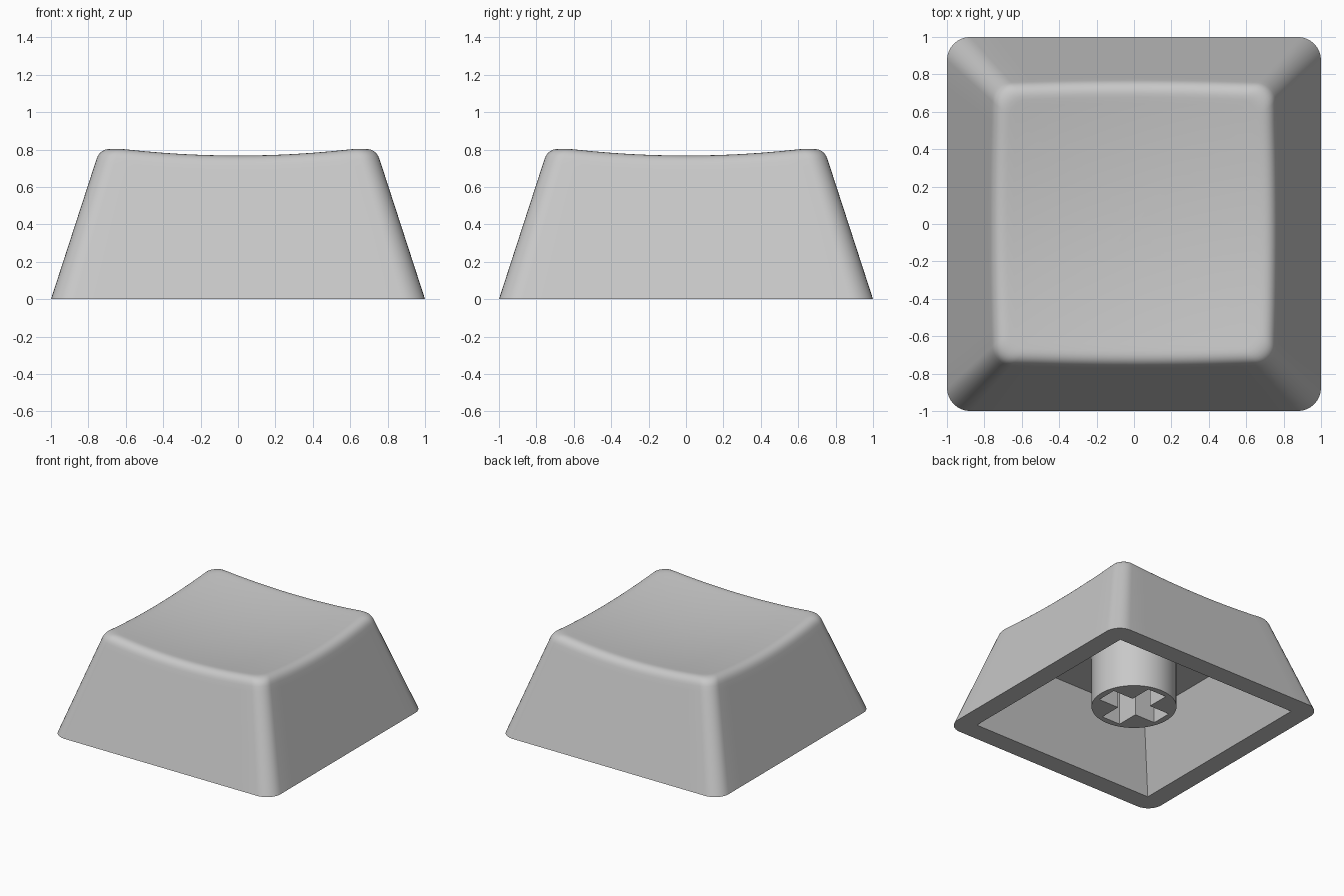
import bpy, bmesh, math
from mathutils import Vector

if "Cube" in bpy.data.objects:
    bpy.data.objects.remove(bpy.data.objects["Cube"])

grey = bpy.data.materials.new("grey plastic")
grey.diffuse_color = (0.58, 0.58, 0.58, 1)
grey.use_nodes = True
grey.node_tree.nodes["Principled BSDF"].inputs["Base Color"].default_value = grey.diffuse_color

ARC, SIDE = 8, 12          # segments per rounded corner / per straight side


def outline(h, r):
    """Points of a rounded square with half width h and corner radius r."""
    pts = []
    for q in range(4):
        turn = q * math.pi / 2
        c, s = math.cos(turn), math.sin(turn)
        local = []
        for k in range(ARC + 1):
            a = math.pi / 2 * k / ARC
            local.append((h - r + r * math.cos(a), h - r + r * math.sin(a)))
        for k in range(1, SIDE):
            local.append((h - r - 2 * (h - r) * k / SIDE, h))
        pts += [(x * c - y * s, x * s + y * c) for x, y in local]
    return pts


def dish(x, y):
    """Height of the scooped top."""
    return 0.722 + 0.097 * (x * x + y * y)


def wall(z):
    """Outline of the sloping outer wall at height z."""
    return outline(1 - 0.325 * z, 0.125 - 0.03 * z)


def finish(obj, bm=None):
    if bm:
        bm.to_mesh(obj.data)
        bm.free()
    obj.data.materials.clear()
    obj.data.materials.append(grey)
    bpy.ops.object.select_all(action='DESELECT')
    bpy.context.view_layer.objects.active = obj
    obj.select_set(True)
    bpy.ops.object.shade_smooth_by_angle(angle=math.radians(35))


def new_object(name):
    obj = bpy.data.objects.new(name, bpy.data.meshes.new(name))
    bpy.context.collection.objects.link(obj)
    return obj


# Shell: rings run from the cavity ceiling, round the rim, up the wall, over the dish
n = 4 * (ARC + SIDE)
rings = [[(x, y, 0.54) for x, y in outline(0.63, 0)],
         [(x, y, 0.0) for x, y in outline(0.84, 0)],
         [(x, y, 0.0) for x, y in wall(0)]]

# Edge where the wall meets the dish, found point by point
sharp = []
for i in range(n):
    z = 0.78
    for _ in range(6):
        x, y = wall(z)[i]
        z = dish(x, y)
    sharp.append(Vector((x, y, z)))

# Rounded top edge as a quadratic curve from wall to dish
low, lower, inner = [], [], []
for i, p in enumerate(sharp):
    low.append(Vector((*wall(p.z - 0.065)[i], p.z - 0.065)))
    lower.append(Vector((*wall(p.z - 0.10)[i], p.z - 0.10)))
    f = 1 - 0.07 / max(abs(p.x), abs(p.y))
    inner.append(Vector((p.x * f, p.y * f, dish(p.x * f, p.y * f))))
rings.append([a.lerp(Vector((*wall(0)[i], 0)), 0.5) for i, a in enumerate(lower)])
rings.append(lower)
for k in range(8):
    t = k / 7
    rings.append([a * (1 - t) ** 2 + b * 2 * t * (1 - t) + c * t * t
                  for a, b, c in zip(low, sharp, inner)])

# Scooped top surface
for f in (0.95, 0.85, 0.7, 0.55, 0.4, 0.25, 0.12):
    rings.append([(p.x * f, p.y * f, dish(p.x * f, p.y * f)) for p in inner])

bm = bmesh.new()
loops = [[bm.verts.new(p) for p in ring] for ring in rings]
for a, b in zip(loops, loops[1:]):
    for i in range(n):
        j = (i + 1) % n
        bm.faces.new((a[i], a[j], b[j], b[i]))
bm.faces.new(loops[0])
centre = bm.verts.new((0, 0, dish(0, 0)))
for i in range(n):
    bm.faces.new((loops[-1][i], loops[-1][(i + 1) % n], centre))
bmesh.ops.remove_doubles(bm, verts=bm.verts, dist=1e-5)
bmesh.ops.recalc_face_normals(bm, faces=bm.faces)
finish(new_object("cap_shell"), bm)

# Stem post under the cap
bpy.ops.mesh.primitive_cylinder_add(vertices=64, radius=0.32, depth=0.46,
                                    location=(0, 0, 0.33))
stem = bpy.context.object
stem.name = "stem"

# Cross-shaped socket cut into the stem
L, w = 0.27, 0.085
bm = bmesh.new()
cross = []
for q in range(4):
    c, s = round(math.cos(q * math.pi / 2)), round(math.sin(q * math.pi / 2))
    for x, y in ((L, -w), (L, w), (w, w)):
        cross.append(bm.verts.new((x * c - y * s, x * s + y * c, 0.0)))
face = bm.faces.new(cross)
top = bmesh.ops.extrude_face_region(bm, geom=[face])["geom"]
bmesh.ops.translate(bm, vec=(0, 0, 0.5),
                    verts=[v for v in top if isinstance(v, bmesh.types.BMVert)])
bmesh.ops.recalc_face_normals(bm, faces=bm.faces)
cutter = new_object("socket_cutter")
bm.to_mesh(cutter.data)
bm.free()

cut = stem.modifiers.new("socket", 'BOOLEAN')
cut.operation = 'DIFFERENCE'
cut.solver = 'EXACT'
cut.object = cutter
bpy.context.view_layer.objects.active = stem
bpy.ops.object.modifier_apply(modifier=cut.name)
bpy.data.objects.remove(cutter)
finish(stem)
